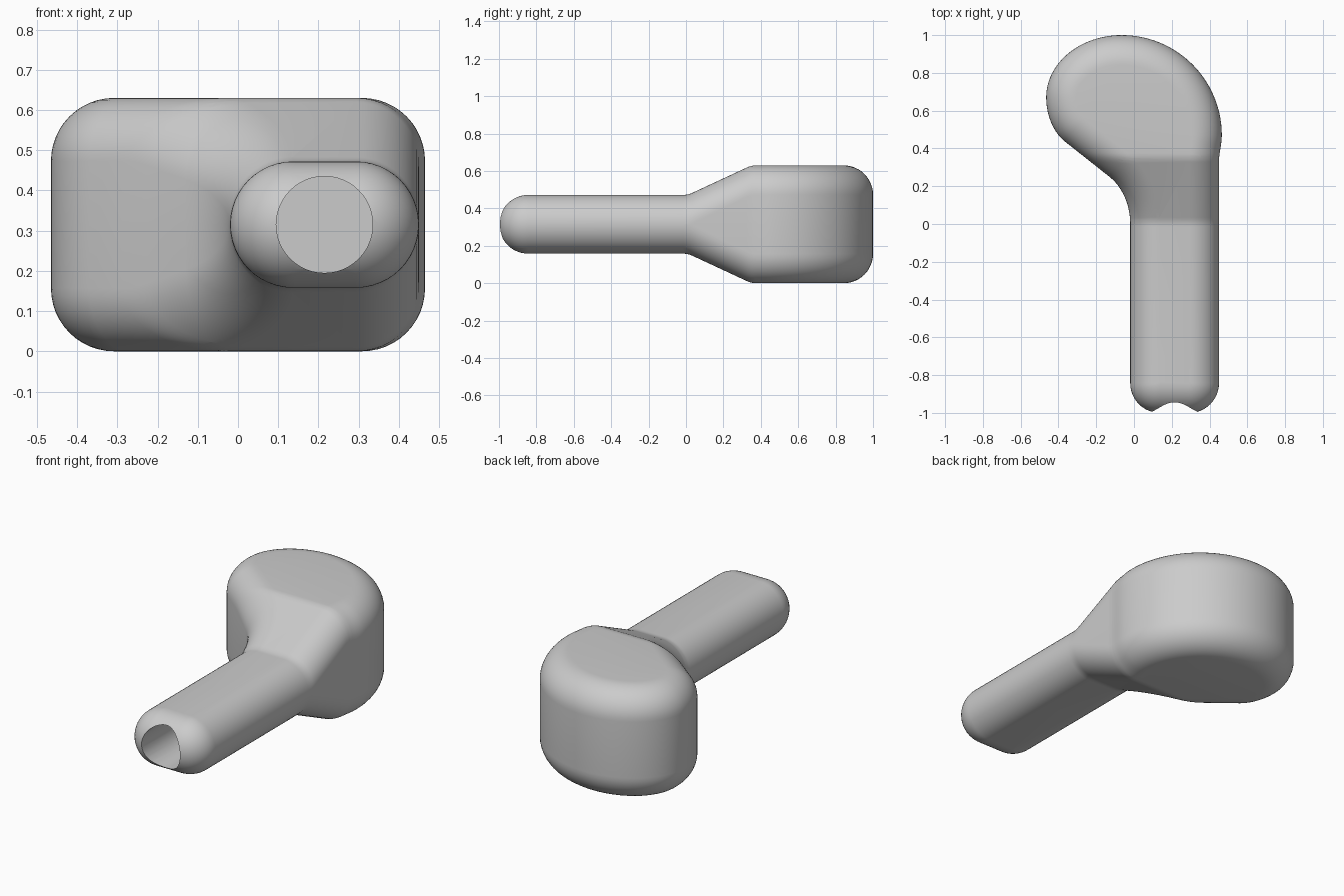
import bpy, bmesh, math
from mathutils import Vector

cube = bpy.data.objects.get("Cube")
if cube:
    bpy.data.objects.remove(cube)

R = 0.157       # edge rounding, also half the handle thickness
MID = 0.315     # height of the middle plane
HEAD = 0.315    # half thickness of the head

mat = bpy.data.materials.new("plain grey")
mat.use_nodes = True
grey = (0.6, 0.6, 0.6, 1)
mat.diffuse_color = grey
mat.node_tree.nodes["Principled BSDF"].inputs["Base Color"].default_value = grey


def arc(cx, cy, a, b, start, end, n):
    """Elliptical arc in plan, angles in degrees."""
    return [Vector((cx + a * math.cos(t), cy + b * math.sin(t)))
            for t in (math.radians(start + (end - start) * i / n) for i in range(n + 1))]


def bezier(p0, p1, p2, p3, n):
    p = [Vector(q) for q in (p0, p1, p2, p3)]
    return [p[0] * (1 - t) ** 3 + p[1] * 3 * t * (1 - t) ** 2 + p[2] * 3 * t * t * (1 - t)
            + p[3] * t ** 3 for t in (i / n for i in range(n + 1))]


def half_height(y):
    """Thin handle, smoothly blended ramp, thick head."""
    def soft(v, w=0.025):
        if abs(v) >= w:
            return max(v, 0)
        return (v + w) ** 2 / (4 * w)
    slope = (HEAD - R) / 0.34
    return R + slope * (soft(y - 0.01) - soft(y - 0.35))


# Plan outline, counter-clockwise from the handle tip
outline = []
outline += arc(0.45 - R, -1 + R, R, R, -90, 0, 12)
outline += bezier((0.45, 0.33), (0.45, 0.38), (0.465, 0.42), (0.465, 0.47), 6)
outline += arc(-0.065, 0.47, 0.53, 0.53, 0, 90, 28)[1:]
outline += arc(-0.065, 0.67, 0.4, 0.33, 90, 180, 24)[1:]
outline += bezier((-0.465, 0.67), (-0.465, 0.58), (-0.43, 0.49), (-0.37, 0.44), 10)[1:]
outline += bezier((-0.13, 0.25), (-0.06, 0.195), (-0.02, 0.1), (-0.02, 0.0), 12)
outline += arc(-0.02 + R, -1 + R, R, R, 180, 270, 12)

count = len(outline)
normals = []
for i in range(count):
    before = (outline[i] - outline[i - 1]).normalized()
    after = (outline[(i + 1) % count] - outline[i]).normalized()
    d = (before + after).normalized()
    normals.append(Vector((d.y, -d.x)))

# Upper half: middle ring, then rings that round over to the flat top
bm = bmesh.new()
STEPS = 12
layers = [(0, -1)]
for k in range(STEPS + 1):
    t = math.pi / 2 * k / STEPS
    layers.append((R * (1 - math.cos(t)), R * math.sin(t)))
rings = [[bm.verts.new((*(p - n * inset), z)) for p, n in zip(outline, normals)]
         for inset, z in layers]
for low, high in zip(rings, rings[1:]):
    for i in range(count):
        j = (i + 1) % count
        bm.faces.new((low[i], low[j], high[j], high[i]))
bmesh.ops.remove_doubles(bm, verts=rings[-1], dist=0.002)
top_edges = [e for e in bm.edges if e.is_boundary and e.verts[0].co.z > 0]
bmesh.ops.contextual_create(bm, geom=top_edges)

# Cut across the ramp, then lift the surface to its height
cuts = [c + d * 0.0125 for c in (0.01, 0.35) for d in range(-2, 3)]
for y in cuts:
    bmesh.ops.bisect_plane(bm, geom=bm.verts[:] + bm.edges[:] + bm.faces[:], dist=1e-5,
                           plane_co=(0, y, 0), plane_no=(0, 1, 0))
for v in bm.verts:
    v.co.z = 0 if v.co.z < -0.5 else v.co.z + half_height(v.co.y) - R
bmesh.ops.mirror(bm, geom=bm.verts[:] + bm.edges[:] + bm.faces[:], axis='Z', merge_dist=1e-4)
bmesh.ops.remove_doubles(bm, verts=bm.verts[:], dist=1e-4)
bmesh.ops.recalc_face_normals(bm, faces=bm.faces[:])

mesh = bpy.data.meshes.new("body")
bm.to_mesh(mesh)
bm.free()
mesh.materials.append(mat)
body = bpy.data.objects.new("handle_and_head", mesh)
body.location.z = MID
bpy.context.collection.objects.link(body)

# Blind round hole in the handle tip
bpy.ops.mesh.primitive_cylinder_add(vertices=48, radius=0.12, depth=0.6,
                                    location=(0.215, -0.95, MID), rotation=(math.pi / 2, 0, 0))
cutter = bpy.context.object
cutter.name = "tip_hole_cutter"
cutter.hide_render = True
cutter.data.materials.append(mat)
hole = body.modifiers.new("tip_hole", 'BOOLEAN')
hole.object = cutter
hole.operation = 'DIFFERENCE'
hole.solver = 'EXACT'
bpy.ops.object.select_all(action='DESELECT')
body.select_set(True)
bpy.context.view_layer.objects.active = body
bpy.ops.object.modifier_apply(modifier="tip_hole")
bpy.data.objects.remove(cutter)
bpy.ops.object.shade_smooth_by_angle(angle=math.radians(30))
